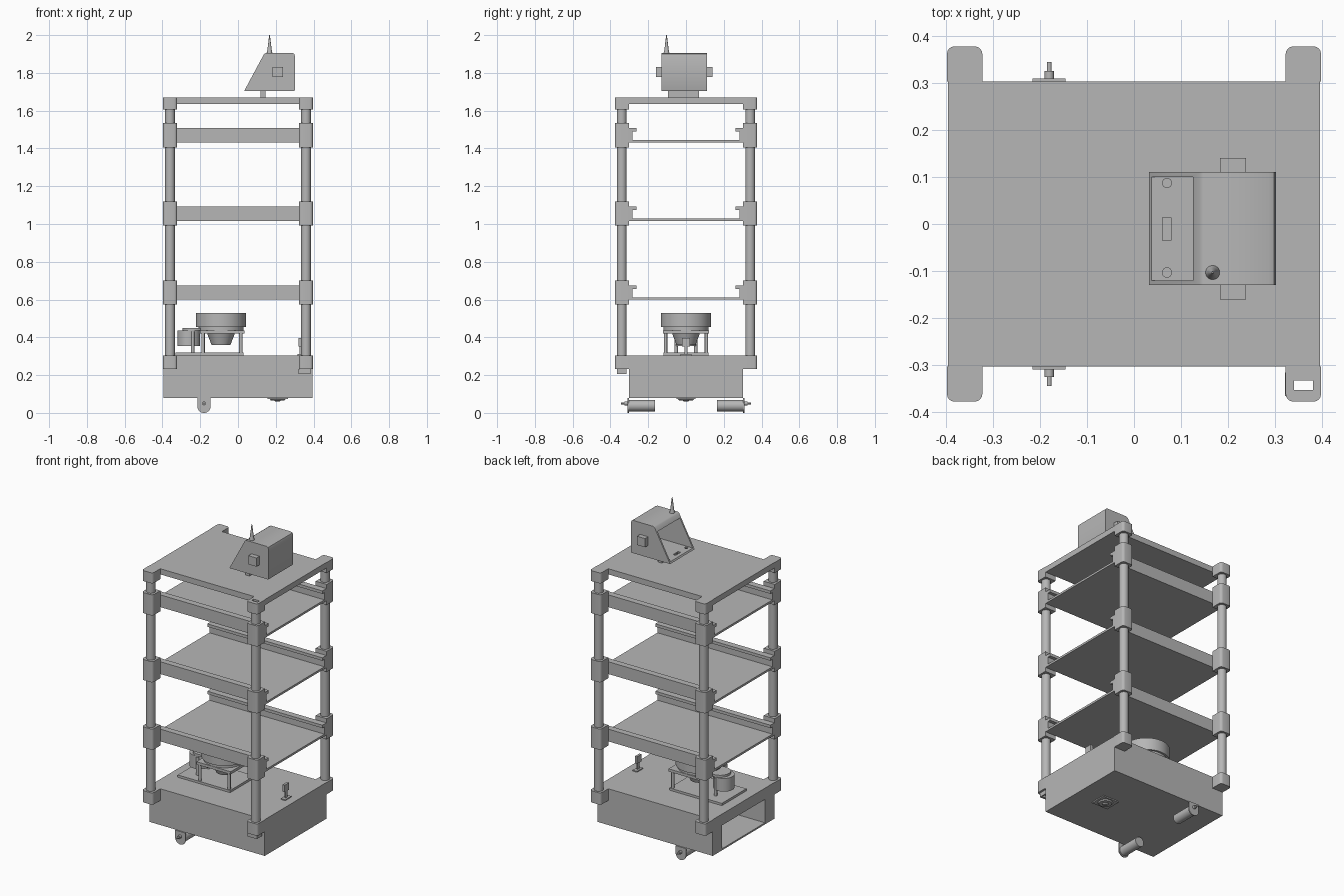
import bpy, bmesh, math
from mathutils import Matrix, Vector

if "Cube" in bpy.data.objects:
    bpy.data.objects.remove(bpy.data.objects["Cube"], do_unlink=True)

grey = bpy.data.materials.new("light_grey")
grey.use_nodes = True
grey.diffuse_color = (0.47, 0.47, 0.47, 1)
grey.node_tree.nodes["Principled BSDF"].inputs["Base Color"].default_value = grey.diffuse_color


def finish(name, bm, smooth=False):
    bmesh.ops.recalc_face_normals(bm, faces=bm.faces)
    mesh = bpy.data.meshes.new(name)
    bm.to_mesh(mesh)
    bm.free()
    mesh.materials.append(grey)
    ob = bpy.data.objects.new(name, mesh)
    bpy.context.collection.objects.link(ob)
    if smooth:
        bpy.ops.object.select_all(action="DESELECT")
        ob.select_set(True)
        bpy.context.view_layer.objects.active = ob
        bpy.ops.object.shade_smooth_by_angle(angle=math.radians(35))
    return ob


def box(name, x, y, z, round_side=0):
    """Box from three ranges; round_side rounds the upright edges on that y side."""
    bm = bmesh.new()
    lo, hi = zip(x, y, z)
    size = Vector(hi) - Vector(lo)
    centre = (Vector(hi) + Vector(lo)) / 2
    bmesh.ops.create_cube(bm, size=1, matrix=Matrix.Translation(centre) @ Matrix.Diagonal((*size, 1)))
    if round_side:
        edges = [e for e in bm.edges
                 if abs(e.verts[0].co.z - e.verts[1].co.z) > 1e-4
                 and (e.verts[0].co.y - centre.y) * round_side > 0]
        bmesh.ops.bevel(bm, geom=edges, offset=0.016, segments=4, profile=0.5, affect="EDGES")
    return finish(name, bm, bool(round_side))


def rod(name, start, end, r1, r2=None, sides=32):
    """Cylinder or cone between two points."""
    start, end = Vector(start), Vector(end)
    axis = end - start
    bm = bmesh.new()
    bmesh.ops.create_cone(bm, cap_ends=True, segments=sides, radius1=r1,
                          radius2=r1 if r2 is None else r2, depth=axis.length)
    turn = axis.to_track_quat("Z", "Y").to_matrix().to_4x4()
    bm.transform(Matrix.Translation((start + end) / 2) @ turn)
    return finish(name, bm, True)


def prism(name, profile, y, smooth=False):
    """Extrude an x-z profile along y."""
    bm = bmesh.new()
    face = bm.faces.new([bm.verts.new((px, y[0], pz)) for px, pz in profile])
    out = bmesh.ops.extrude_face_region(bm, geom=[face])
    verts = [v for v in out["geom"] if isinstance(v, bmesh.types.BMVert)]
    bmesh.ops.translate(bm, verts=verts, vec=(0, y[1] - y[0], 0))
    return finish(name, bm, smooth)


def cut(target, cutter):
    mod = target.modifiers.new("cut", "BOOLEAN")
    mod.operation = "DIFFERENCE"
    mod.solver = "EXACT"
    mod.object = cutter
    cutter.hide_render = True
    cutter.display_type = "WIRE"
    cutter.hide_set(True)


W, D = 0.395, 0.302          # half width and half depth of the decks
POST_X, POST_Y = 0.36, 0.34

# Base box, open on its -x end
base = box("base_box", (-W, W), (-D, D), (0.08, 0.305))
cut(base, box("base_cavity_cutter", (-0.5, 0.375), (-0.21, 0.21), (0.09, 0.235)))
box("top_deck", (-W, W), (-D, D), (1.635, 1.67))

# Shelves with lipped front and back rails
shelf_heights = (0.599, 1.017, 1.432)
for z in shelf_heights:
    box("shelf", (-W, W), (-D, D), (z, z + 0.013))
    for s in (-1, 1):
        box("shelf_rail", (-W, W), sorted((s * D, s * 0.283)), (z + 0.013, z + 0.076))
        box("shelf_lip", (-W, W), sorted((s * 0.283, s * 0.263)), (z + 0.058, z + 0.076))

# Corner posts with their blocks
hole = box("cable_hole_cutter", (0.34, 0.38), (-0.352, -0.332), (0.1, 1.8))
block_ranges = [(0.232, 0.305), (1.605, 1.67)] + [(z - 0.026, z + 0.102) for z in shelf_heights]
for sx in (-1, 1):
    for sy in (-1, 1):
        x, y = sx * POST_X, sy * POST_Y
        parts = [rod("corner_post", (x, y, 0.26), (x, y, 1.64), 0.026)]
        for zr in block_ranges:
            parts.append(box("corner_block", sorted((sx * 0.322, sx * 0.397)),
                             sorted((sy * D, sy * 0.377)), zr, sy))
        if sx > 0 and sy < 0:
            parts.append(box("cable_port", (0.32, 0.385), (-0.365, -0.315), (0.206, 0.232)))
            for part in parts:
                cut(part, hole)

# Scanner: mounting plate, standoffs, carrier, drive motor and spinning drum
box("scanner_base_plate", (-0.33, 0.03), (-0.12, 0.12), (0.305, 0.319))
box("scanner_carrier", (-0.2, 0.035), (-0.122, 0.122), (0.42, 0.437))
rod("scanner_motor_mount", (-0.235, 0, 0.437), (-0.235, 0, 0.45), 0.06)
rod("scanner_motor", (-0.26, 0, 0.355), (-0.26, 0, 0.437), 0.06)
rod("scanner_hub", (-0.09, 0, 0.36), (-0.09, 0, 0.425), 0.05, 0.075)
rod("scanner_turntable", (-0.09, 0, 0.437), (-0.09, 0, 0.455), 0.12)
rod("scanner_drum", (-0.09, 0, 0.455), (-0.09, 0, 0.53), 0.132, sides=48)
for s in (-1, 1):
    for x, y in ((-0.185, 0.108), (0.015, 0.108), (-0.24, 0.052)):
        rod("scanner_standoff", (x, s * y, 0.315), (x, s * y, 0.43), 0.009, sides=12)

# Small sensor on the base deck
box("sensor_foot", (0.315, 0.345), (-0.03, 0.03), (0.305, 0.311))
box("sensor_stem", (0.326, 0.333), (-0.008, 0.008), (0.311, 0.36))
box("sensor_box", (0.321, 0.336), (-0.022, 0.022), (0.352, 0.396))

# Drive motors under the base, with rounded brackets and shafts
arc = [(-0.18 + 0.035 * math.cos(a), 0.035 + 0.035 * math.sin(a))
       for a in (math.pi + math.pi * i / 16 for i in range(17))]
for s in (-1, 1):
    prism("motor_bracket", arc + [(-0.145, 0.08), (-0.215, 0.08)],
          sorted((s * 0.302, s * 0.309)), True)
    rod("drive_motor", (-0.18, s * 0.165, 0.038), (-0.18, s * 0.302, 0.038), 0.03)
    rod("motor_boss", (-0.18, s * 0.309, 0.05), (-0.18, s * 0.325, 0.05), 0.01)
    rod("motor_shaft", (-0.18, s * 0.325, 0.05), (-0.18, s * 0.344, 0.05), 0.005, sides=16)

# Ball caster
box("caster_plate", (0.155, 0.265), (-0.05, 0.05), (0.073, 0.08))
rod("caster_cup", (0.21, 0, 0.073), (0.21, 0, 0.066), 0.042, 0.036)
rod("caster_ball", (0.21, 0, 0.066), (0.21, 0, 0.059), 0.018, 0.01)

# Head: hollow shell with an open sloping face
head = prism("head_shell", [(0.032, 1.703), (0.298, 1.703), (0.301, 1.71), (0.301, 1.89),
                            (0.297, 1.901), (0.286, 1.906), (0.148, 1.906), (0.138, 1.9)],
             (-0.13, 0.11), True)
cut(head, prism("head_cavity_cutter", [(-0.02, 1.713), (0.291, 1.713), (0.291, 1.896),
                                       (0.145, 1.896), (0.128, 1.876), (0.05, 1.876)],
                (-0.12, 0.1)))
for y in (0.087, -0.103):
    cut(head, rod("head_floor_hole_cutter", (0.07, y, 1.69), (0.07, y, 1.73), 0.01, sides=16))
cut(head, box("head_floor_slot_cutter", (0.061, 0.079), (-0.035, 0.014), (1.69, 1.73)))
for y in ((0.11, 0.14), (-0.16, -0.13)):
    box("head_side_box", (0.183, 0.238), y, (1.778, 1.832))
box("head_neck", (0.118, 0.145), (-0.095, 0.068), (1.67, 1.703))

# Antenna
rod("antenna_base", (0.167, -0.103, 1.906), (0.167, -0.103, 1.925), 0.015, 0.011)
rod("antenna_tip", (0.167, -0.103, 1.925), (0.167, -0.103, 2.0), 0.011, 0.002)
